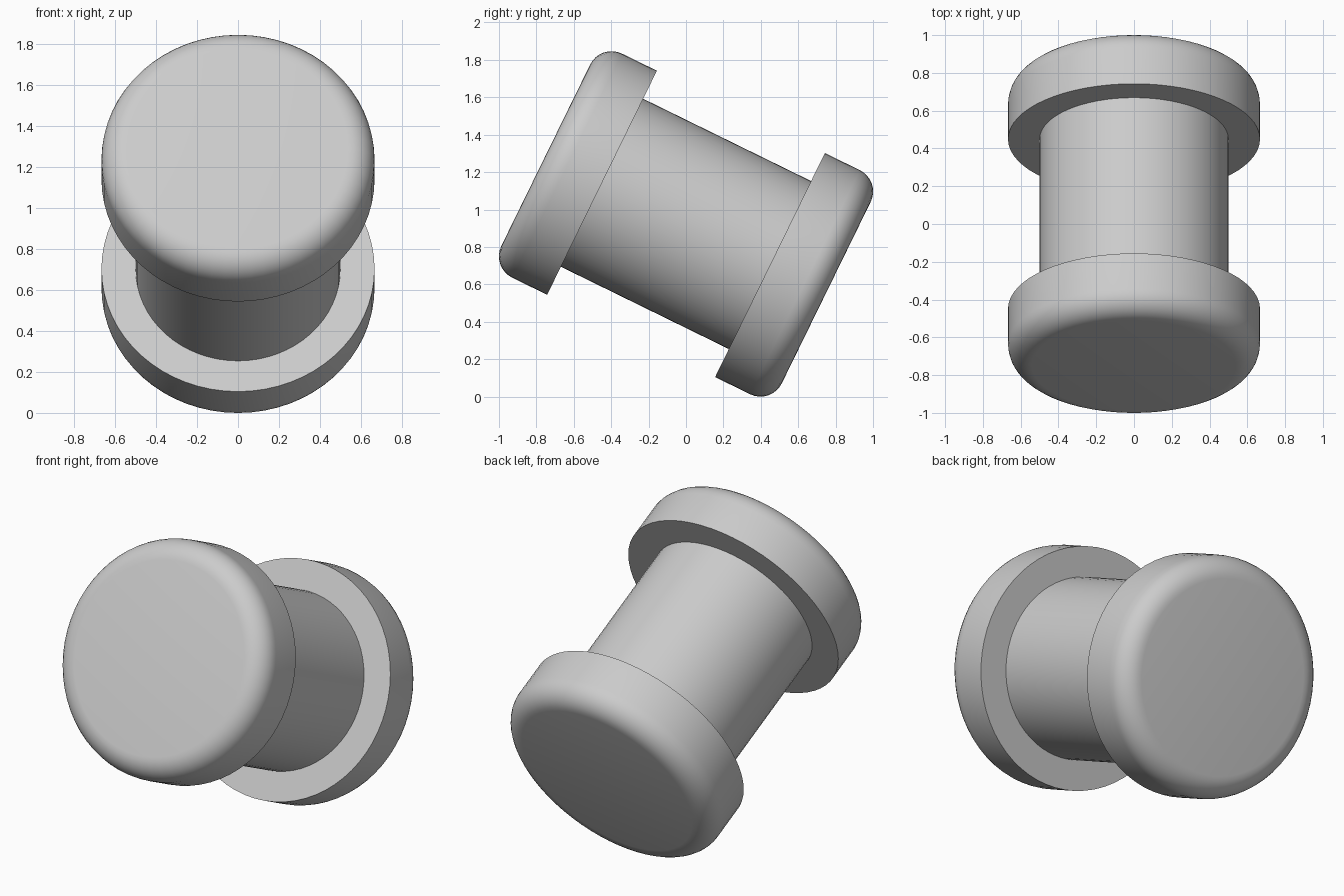
import bpy, bmesh, math
from mathutils import Matrix

cube = bpy.data.objects.get("Cube")
if cube:
    bpy.data.objects.remove(cube, do_unlink=True)

SIDES = 64
RIM_RADIUS, SHAFT_RADIUS = 0.667, 0.5
INNER, OUTER, ROUND = 0.5, 0.835, 0.127

# Tilted spool axis, front end raised
PLACE = Matrix.Translation((0, 0, 0.923)) @ Matrix.Rotation(math.radians(63.9), 4, "X")

grey = bpy.data.materials.new("plain_grey")
grey.use_nodes = True
grey.diffuse_color = (0.6, 0.6, 0.6, 1)
grey.node_tree.nodes["Principled BSDF"].inputs["Base Color"].default_value = (0.6, 0.6, 0.6, 1)


def cylinder(name, radius, low, high, rounding=0, flip=False):
    """Cylinder along the spool axis, with an optionally rounded upper rim."""
    bm = bmesh.new()
    bmesh.ops.create_cone(bm, cap_ends=True, segments=SIDES, radius1=radius, radius2=radius,
                          depth=high - low, matrix=Matrix.Translation((0, 0, (low + high) / 2)))
    if rounding:
        rim = [e for e in bm.edges if all(v.co.z > high - 0.001 for v in e.verts)]
        bmesh.ops.bevel(bm, geom=rim, offset=rounding, offset_type="OFFSET",
                        segments=8, profile=0.5, affect="EDGES")
    turn = Matrix.Rotation(math.pi if flip else 0, 4, "X")
    bm.transform(PLACE @ turn)
    mesh = bpy.data.meshes.new(name)
    bm.to_mesh(mesh)
    bm.free()
    mesh.materials.append(grey)
    obj = bpy.data.objects.new(name, mesh)
    bpy.context.collection.objects.link(obj)
    bpy.ops.object.select_all(action="DESELECT")
    obj.select_set(True)
    bpy.context.view_layer.objects.active = obj
    bpy.ops.object.shade_smooth_by_angle(angle=math.radians(35))
    return obj


# Shaft between two matching rounded end caps
cylinder("shaft", SHAFT_RADIUS, -INNER - 0.02, INNER + 0.02)
cylinder("front_end_cap", RIM_RADIUS, INNER, OUTER, ROUND)
cylinder("back_end_cap", RIM_RADIUS, INNER, OUTER, ROUND, flip=True)
